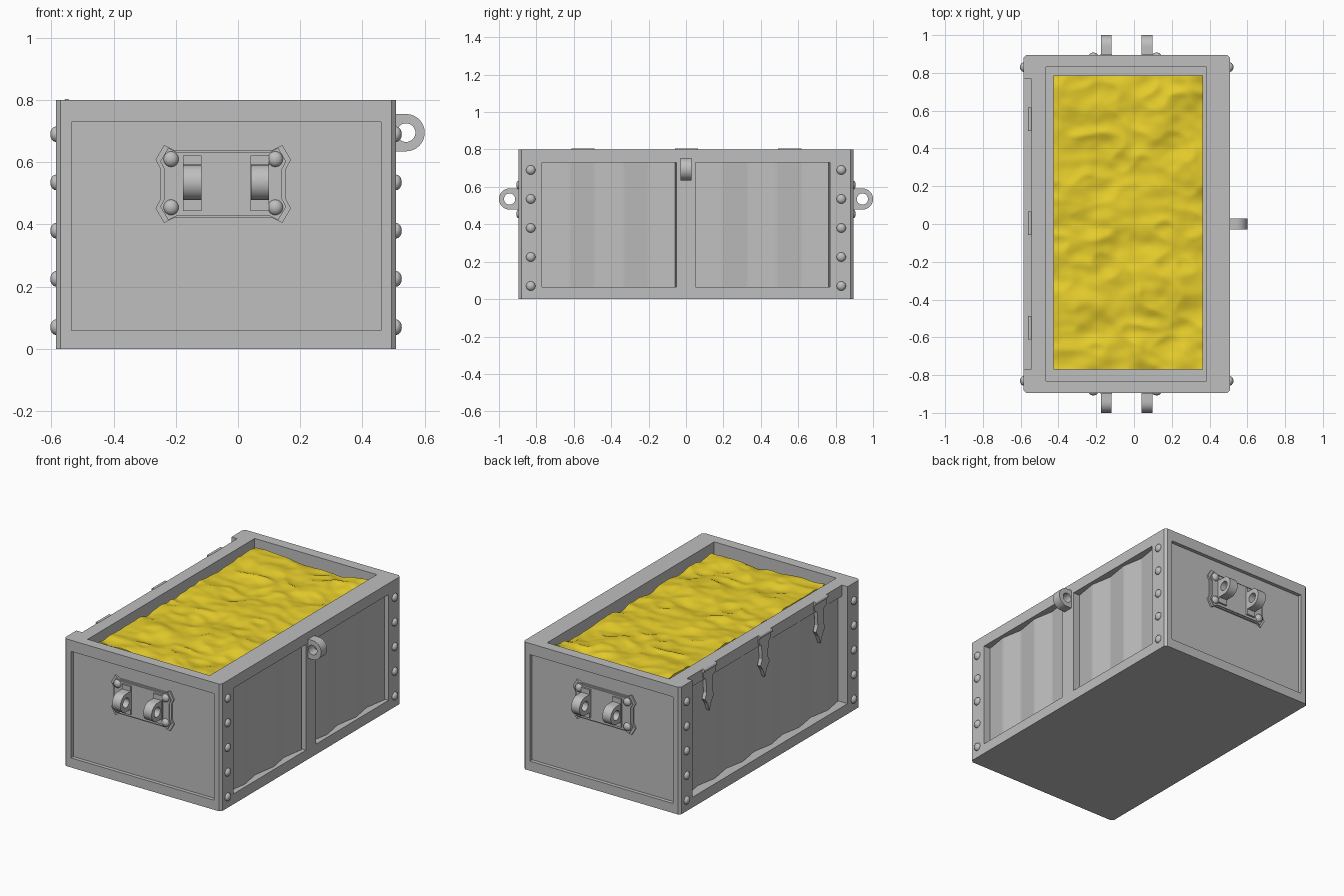
import bpy, bmesh, math
from mathutils import Vector, noise

if "Cube" in bpy.data.objects:
    bpy.data.objects.remove(bpy.data.objects["Cube"])


def material(name, rgb):
    m = bpy.data.materials.new(name)
    m.diffuse_color = (*rgb, 1)
    m.use_nodes = True
    m.node_tree.nodes["Principled BSDF"].inputs["Base Color"].default_value = m.diffuse_color
    return m


GREY = material("grey", (0.52, 0.52, 0.52))
GOLD = material("gold", (0.82, 0.63, 0.025))


def finish(name, bm, mat=GREY, smooth=None):
    bmesh.ops.recalc_face_normals(bm, faces=bm.faces)
    me = bpy.data.meshes.new(name)
    bm.to_mesh(me)
    bm.free()
    me.materials.append(mat)
    ob = bpy.data.objects.new(name, me)
    bpy.context.collection.objects.link(ob)
    if smooth:
        bpy.ops.object.select_all(action='DESELECT')
        ob.select_set(True)
        bpy.context.view_layer.objects.active = ob
        bpy.ops.object.shade_smooth_by_angle(angle=math.radians(smooth))
    return ob


def prism(name, pts, offset):
    """Extrude a flat outline by offset."""
    bm = bmesh.new()
    a = [bm.verts.new(p) for p in pts]
    b = [bm.verts.new(Vector(p) + Vector(offset)) for p in pts]
    bm.faces.new(a)
    bm.faces.new(b)
    for i in range(len(a)):
        j = (i + 1) % len(a)
        bm.faces.new((a[i], a[j], b[j], b[i]))
    return finish(name, bm)


def box(name, x0, x1, y0, y1, z0, z1):
    return prism(name, [(x0, y0, z0), (x1, y0, z0), (x1, y1, z0), (x0, y1, z0)],
                 (0, 0, z1 - z0))


def rivet(name, loc, axis):
    bm = bmesh.new()
    bmesh.ops.create_uvsphere(bm, u_segments=14, v_segments=8, radius=0.025)
    for v in bm.verts:
        v.co[axis] *= 0.75
        v.co += Vector(loc)
    finish(name, bm, smooth=40)


def lug(name, loc, turn, width, r, hole, back):
    """Rounded eye pointing along +x, then turned about z."""
    bm = bmesh.new()
    n, rings = 32, []
    for s in (-1, 1):
        outer, inner = [], []
        for i in range(n):
            c, k = math.cos(math.tau * i / n), math.sin(math.tau * i / n)
            t = r
            if c < -1e-6:
                t = min(back / -c, r / max(abs(k), 1e-6))
            outer.append(bm.verts.new((t * c, s * width / 2, t * k)))
            inner.append(bm.verts.new((hole * c, s * width / 2, hole * k)))
        rings.append((outer, inner))
    (o0, i0), (o1, i1) = rings
    for a, b in ((o0, o1), (i0, i1), (o0, i0), (o1, i1)):
        for i in range(n):
            j = (i + 1) % n
            bm.faces.new((a[i], a[j], b[j], b[i]))
    ob = finish(name, bm, smooth=35)
    ob.location = loc
    ob.rotation_euler.z = turn


def planks(name, x_back, x_low, x_high, y0, y1, n):
    """Row of upright boards leaning in alternate directions, with grooves."""
    pts, w = [(x_back, y0, 0.062)], (y1 - y0) / n
    for i in range(n):
        y = y0 + i * w
        if i % 2 == 0:
            pts += [(x_low, y, 0.062), (x_high, y + w - 0.008, 0.062)]
        else:
            pts += [(x_high, y + 0.008, 0.062), (x_low, y + w - 0.012, 0.062)]
    pts += [(x_low, y1, 0.062), (x_back, y1, 0.062)]
    prism(name, pts, (0, 0, 0.672))


# Body core; its top is the ledge around the gold
box("chest_core", -0.505, 0.445, -0.83, 0.83, 0, 0.69)

# Corner posts with chamfered outer edge, and their rivets
for sy in (-1, 1):
    for x_in, x_out in ((-0.535, -0.585), (0.46, 0.508)):
        c = 0.015 if x_out > 0 else -0.015
        prism("corner_post", [(x_in, sy * 0.77, 0), (x_out, sy * 0.77, 0),
                              (x_out, sy * 0.88, 0), (x_out - c, sy * 0.895, 0),
                              (x_in, sy * 0.895, 0)], (0, 0, 0.8))
        for i in range(5):
            rivet("post_rivet", (x_out, sy * 0.83, 0.07 + 0.155 * i), 0)
    # End panel and its frame rails
    ya, yb = sorted((sy * 0.77, sy * 0.872))
    box("end_panel", -0.535, 0.46, ya, yb, 0, 0.69)
    ya, yb = sorted((sy * 0.872, sy * 0.895))
    box("end_bottom_rail", -0.535, 0.46, ya, yb, 0, 0.06)
    ya, yb = sorted((sy * 0.83, sy * 0.872))
    box("end_rim", -0.535, 0.46, ya, yb, 0.69, 0.8)
    ya, yb = sorted((sy * 0.872, sy * 0.895))
    box("end_top_rail", -0.535, 0.46, ya, yb, 0.73, 0.8)

# Long side rails and centre stile
box("right_rim", 0.385, 0.445, -0.83, 0.83, 0.69, 0.8)
box("right_top_rail", 0.445, 0.508, -0.77, 0.77, 0.73, 0.8)
box("right_bottom_rail", 0.445, 0.508, -0.77, 0.77, 0, 0.065)
box("right_centre_stile", 0.445, 0.508, -0.05, 0.05, 0.065, 0.73)
box("left_rim", -0.505, -0.465, -0.83, 0.83, 0.69, 0.8)
box("left_top_rail", -0.545, -0.505, -0.77, 0.77, 0.73, 0.8)
for ya, yb in ((-0.83, -0.77), (0.77, 0.83)):
    box("left_rim_end", -0.535, -0.505, ya, yb, 0.69, 0.8)
    box("right_rim_end", 0.445, 0.46, ya, yb, 0.69, 0.8)
box("left_bottom_rail", -0.585, -0.505, -0.77, 0.77, 0, 0.065)

# Plank panels
planks("right_planks_a", 0.44, 0.462, 0.484, -0.77, -0.05, 5)
planks("right_planks_b", 0.44, 0.462, 0.484, 0.05, 0.77, 5)
planks("left_planks", -0.50, -0.52, -0.542, -0.77, 0.77, 11)

# End handle plates in two thin layers, with rivets and eyes
quad = [(0.2025, 0.05), (0.2175, 0.078), (0.19, 0.125), (0.16, 0.11)]
half = quad + [(-u, v) for u, v in reversed(quad)]
outline = half + [(u, -v) for u, v in reversed(half)]
cx, cz = -0.0475, 0.53
for sy in (-1, 1):
    for name, k, y in (("plate_edge", 1, 0.882), ("plate_face", 0.93, 0.889)):
        prism(name, [(cx + u * k, sy * 0.865, cz + v * k) for u, v in outline],
              (0, sy * (y - 0.865), 0))
    for x in (-0.215, 0.12):
        for z in (0.455, 0.61):
            rivet("plate_rivet", (x, sy * 0.889, z), 1)
    for x in (-0.147, 0.07):
        ya, yb = sorted((sy * 0.88, sy * 0.9))
        box("eye_base", x - 0.03, x + 0.03, ya, yb, 0.443, 0.622)
        lug("handle_eye", (x, sy * 0.943, 0.535), sy * math.pi / 2,
            0.058, 0.057, 0.03, 0.06)

# Lock eye on the right side
lug("lock_eye", (0.54, 0, 0.695), 0, 0.06, 0.06, 0.03, 0.075)

# Strap hinges on the left side
strap = [(0.06, 0.795), (0.06, 0.745), (0.035, 0.73), (0.028, 0.64),
         (0.045, 0.605), (0.02, 0.57), (0, 0.52)]
strap += [(-u, z) for u, z in reversed(strap[:-1])]
for y in (-0.55, 0.003, 0.555):
    prism("hinge_strap", [(-0.53, y + u, z) for u, z in strap], (-0.022, 0, 0))
    prism("hinge_knuckle",
          [(-0.55 + 0.012 * math.cos(math.tau * i / 12), y - 0.062,
            0.792 + 0.012 * math.sin(math.tau * i / 12)) for i in range(12)],
          (0, 0.124, 0))

# Heap of gold: lumpy sheet with short skirts
bm = bmesh.new()
bmesh.ops.create_grid(bm, x_segments=60, y_segments=116, size=1)
for v in bm.verts:
    x, y = -0.03 + 0.395 * v.co.x, 0.007 + 0.778 * v.co.y
    h = 0.758 - 0.02 * x
    h += 0.026 * noise.noise(Vector((x * 4, y * 4 - x, 3.1)))
    h += 0.026 * (0.3 - abs(noise.noise(Vector((x * 6 + y, y * 9, 7.7)))))
    h += 0.006 * noise.noise(Vector((x * 14, y * 18, 1.3)))
    v.co = (x, y, min(h, 0.798))
rim = [e for e in bm.edges if e.is_boundary]
new = bmesh.ops.extrude_edge_only(bm, edges=rim)["geom"]
for v in new:
    if isinstance(v, bmesh.types.BMVert):
        v.co.z = 0.688
finish("gold_heap", bm, GOLD, smooth=50)
